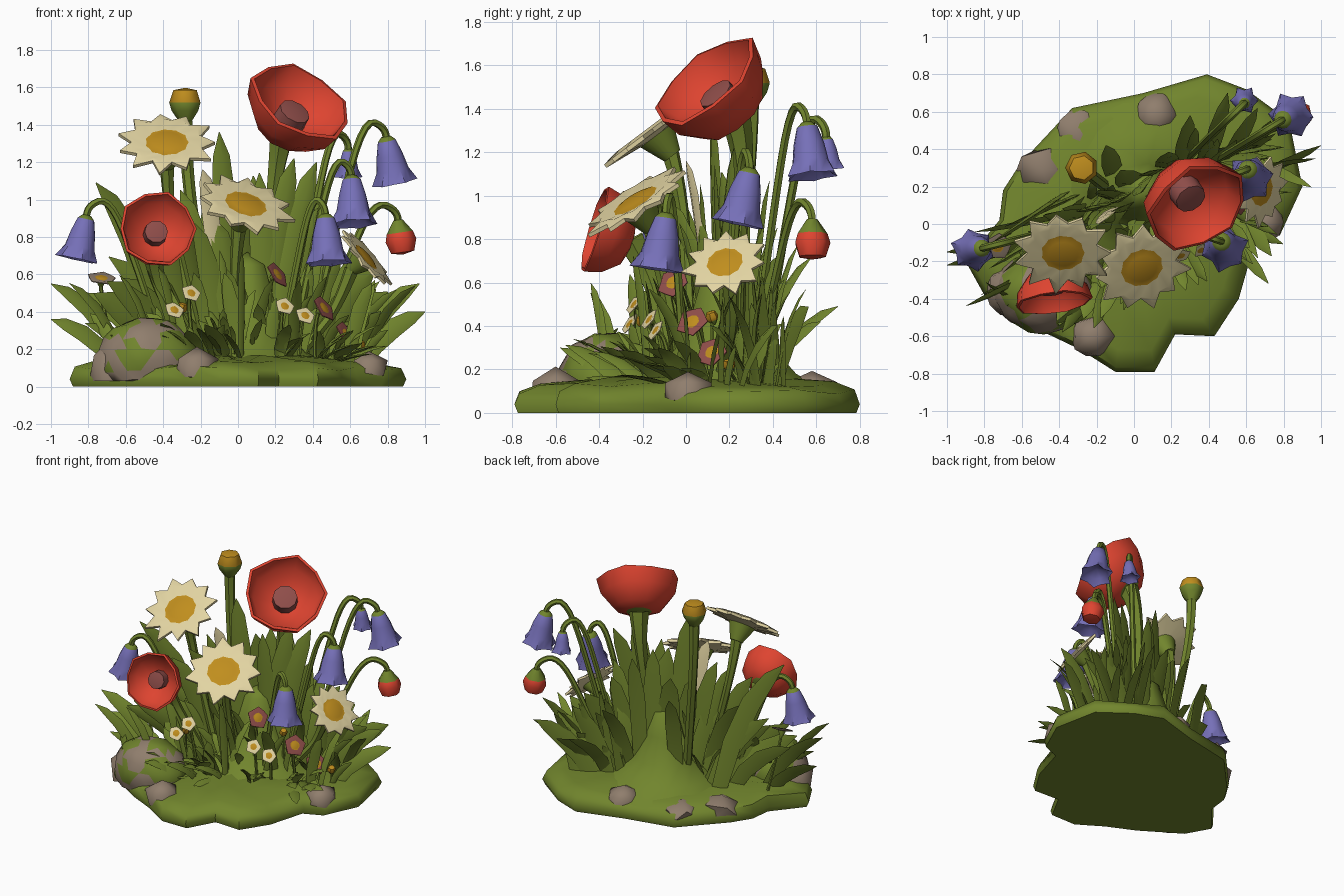
import bpy, bmesh, math, random
from mathutils import Vector as V

random.seed(7)
rnd = random.uniform
if "Cube" in bpy.data.objects:
    bpy.data.objects.remove(bpy.data.objects["Cube"])

COLOURS = [("leaf_green", "71852D"), ("poppy_red", "DE4430"), ("petal_cream", "E2D4A2"),
           ("pollen_yellow", "C08E1E"), ("bell_purple", "7670B8"), ("stone_grey", "907E6D"),
           ("dusky_maroon", "904E4A")]
GREEN, RED, CREAM, YELLOW, PURPLE, STONE, MAROON = range(len(COLOURS))
MATS = []
for label, code in COLOURS:
    rgb = [((c / 255 + .055) / 1.055) ** 2.4 for c in bytes.fromhex(code)]
    m = bpy.data.materials.new(label)
    m.use_nodes = True
    m.diffuse_color = (*rgb, 1)
    bsdf = next(n for n in m.node_tree.nodes if n.type == 'BSDF_PRINCIPLED')
    bsdf.inputs["Base Color"].default_value = (*rgb, 1)
    MATS.append(m)
made = []


def finish(bm, name):
    bmesh.ops.remove_doubles(bm, verts=bm.verts, dist=.0005)
    bmesh.ops.recalc_face_normals(bm, faces=bm.faces)
    me = bpy.data.meshes.new(name)
    bm.to_mesh(me)
    bm.free()
    for m in MATS:
        me.materials.append(m)
    ob = bpy.data.objects.new(name, me)
    bpy.context.collection.objects.link(ob)
    made.append(ob)
    return ob


def bridge(bm, a, b, mat=GREEN):
    for k in range(len(a)):
        j = (k + 1) % len(a)
        bm.faces.new((a[k], a[j], b[j], b[k])).material_index = mat


def lathe(name, pos, axis, rows, n, size=1):
    """Rows hold radius, height, star depth and the colour of the band above."""
    bm, prev = bmesh.new(), None
    wobble = [rnd(-.25, .25) for k in range(n)]
    for r, h, star, mat in rows:
        ring = []
        for k in range(n):
            q = r * size * (1 - star * (k % 2)) * (1 + star * wobble[k])
            a = math.tau * k / n
            ring.append(bm.verts.new((q * math.cos(a), q * math.sin(a), h * size)))
        if prev:
            bridge(bm, prev, ring, band)
        prev, band = ring, mat
    ob = finish(bm, name)
    ob.location = pos
    ob.rotation_mode = 'QUATERNION'
    ob.rotation_quaternion = V(axis).to_track_quat('Z', 'Y')


def stem(name, points, radius, flare=1):
    cu = bpy.data.curves.new(name, 'CURVE')
    cu.dimensions = '3D'
    cu.bevel_depth, cu.bevel_resolution = radius, 1
    cu.resolution_u = 4
    sp = cu.splines.new('NURBS')
    sp.points.add(len(points) - 1)
    for p, co in zip(sp.points, points):
        p.co = (*co, 1)
    sp.points[-1].radius = flare
    sp.use_endpoint_u, sp.order_u = True, 3
    cu.materials.append(MATS[GREEN])
    ob = bpy.data.objects.new(name, cu)
    bpy.context.collection.objects.link(ob)
    bpy.ops.object.select_all(action='DESELECT')
    ob.select_set(True)
    bpy.context.view_layer.objects.active = ob
    bpy.ops.object.convert(target='MESH')
    made.append(bpy.context.view_layer.objects.active)


def upright(name, pos, axis, depth, radius, flare):
    base = V(pos) - V(axis).normalized() * depth
    bend = base - V(axis).normalized() * .1 - V((0, 0, .14))
    root = V((base.x * .45, base.y * .4 + .06, .1))
    stem(name, [root, root.lerp(bend, .5), bend, base], radius, flare)


def hanging(name, pos, axis, depth):
    base = V(pos) - V(axis).normalized() * depth
    root = V((base.x * .45, base.y * .45 + .04, .1))
    bend = base.lerp(V((root.x, root.y, base.z)), .28) + V((0, 0, .11))
    stem(name, [root, root.lerp(bend, .55) + V((0, 0, .05)), bend, base + V((0, 0, .06)), base], .02)


# Earth slab and the rise behind the leaves
OUTLINE = [(-.33, .62), (.05, .7), (.39, .8), (.6, .72), (.83, .55), (.9, .2), (.78, -.06),
           (.64, -.12), (.56, -.4), (.43, -.6), (.22, -.59), (.11, -.79), (-.1, -.79),
           (-.29, -.67), (-.5, -.57), (-.8, -.38), (-.9, -.2), (-.72, .02), (-.7, .18), (-.61, .32)]
bm, prev = bmesh.new(), None
for s, z in ((0, 0), (.98, 0), (1, .04), (.97, .1), (.85, .13), (.55, .15), (0, .17)):
    ring = [bm.verts.new((x * s, y * s, z + (rnd(-.015, .02) if 0 < s < 1 and z else 0)))
            for x, y in OUTLINE]
    if prev:
        bridge(bm, prev, ring)
    prev = ring
finish(bm, "earth_slab")
lathe("leaf_mound", (.05, .18, .1), (0, 0, 1),
      [(.48, 0, 0, GREEN), (.34, .08, .06, GREEN), (.23, .2, .1, GREEN),
       (.15, .38, .1, GREEN), (.1, .55, .1, GREEN), (0, .62, 0, GREEN)], 14)

# Stones with moss patches
for i, (x, y, z, sx, sy, sz) in enumerate([
        (-.48, -.37, .14, .27, .22, .23), (-.22, -.6, .1, .13, .13, .11),
        (-.68, -.36, .1, .13, .15, .16), (.7, .01, .1, .11, .13, .09),
        (.12, .58, .1, .13, .14, .09), (-.3, .48, .09, .14, .15, .07), (-.49, .29, .09, .15, .13, .08)]):
    bm = bmesh.new()
    bmesh.ops.create_icosphere(bm, subdivisions=3 if i == 0 else 1, radius=1)
    for v in bm.verts:
        k = rnd(.94, 1.04)
        v.co = (x + v.co.x * sx * k, y + v.co.y * sy * k, max(.03, z + v.co.z * sz * k))
    for f in bm.faces:
        c = f.calc_center_median()
        moss = math.sin(c.x * 23 + c.z * 11) + math.sin(c.z * 26 - c.x * 9 + c.y * 14)
        f.material_index = GREEN if i == 0 and moss > .2 else STONE
    finish(bm, "stone_%d" % i)


# Leaf blades with a folded, pointed section
def blade(bm, root, tip, half, facing, mat=GREEN):
    root, tip = V(root), V(tip)
    ctrl = root.lerp(tip, .3)
    ctrl.z = root.z + (tip.z - root.z) * .72
    prev = None
    for t, w in ((0, .75), (.3, .95), (.6, 1), (.84, .7), (1, .04)):
        p = root.lerp(ctrl, t).lerp(ctrl.lerp(tip, t), t)
        tan = (ctrl - root).lerp(tip - ctrl, t).normalized()
        side = tan.cross(V(facing)).normalized()
        front = side.cross(tan) * half * w * .3
        side *= half * w
        ring = [bm.verts.new(q) for q in (p - side, p + front, p + side, p - front * .4)]
        if prev:
            bridge(bm, prev, ring, mat)
        else:
            bm.faces.new(ring).material_index = mat
        prev = ring
    bm.faces.new(prev).material_index = mat


def envelope(x):
    return 1.25 - .9 * abs(x) ** 1.2


bm = bmesh.new()
COUNT = 26
for i in range(COUNT):
    u = 2 * i / (COUNT - 1) - 1
    x = .84 * u + rnd(-.06, .06)
    blade(bm, (.46 * u + .04, .2 + .16 * u + rnd(-.08, .08), .1),
          (x, .16 + .36 * u + rnd(-.12, .16), envelope(x) * rnd(.75, 1.04)),
          rnd(.055, .085), (.35 + rnd(-.4, .5), -1, .2))
# Tall leaves and the ones that arch out at the edges
for x, y, z in ((-.1, .12, 1.36), (.3, .22, 1.22), (.42, .28, 1.2), (-.76, -.1, 1.09)):
    blade(bm, (x * .5, .16, .1), (x, y, z), .07, (.4, -1, .2))
for root, tip in (((-.6, -.12, .1), (-1, -.22, .55)), ((-.65, -.1, .1), (-1, -.15, .36)),
                  ((.65, .25, .1), (1, .42, .4)), ((.6, .3, .1), (.97, .35, .55)),
                  ((.4, .35, .1), (.5, .7, .49)), ((.25, .3, .1), (.3, .58, .72)),
                  ((.5, .35, .1), (.66, .62, .42)), ((-.1, .25, .1), (-.15, .42, .85))):
    blade(bm, root, tip, .055, (.5, -1, .6))
# Shorter leaves filling the left rear of the tuft
for i in range(14):
    x = rnd(.25, .7)
    y = .2 + .25 * x + rnd(-.06, .1)
    blade(bm, (x, y, .1), (x * 1.15 + rnd(-.05, .1), y + rnd(-.06, .16), rnd(.35, .8)),
          rnd(.035, .055), (.5 + rnd(-.4, .4), -1, .3))
finish(bm, "broad_leaves")

bm = bmesh.new()
for i in range(64):
    u = rnd(-1, 1)
    x, y = .66 * u, .24 * u + rnd(-.2, .2)
    blade(bm, (x, y, .1), (x + .22 * u + rnd(-.12, .12), y + rnd(-.2, .14), rnd(.3, .68) * (1.1 - .3 * abs(u))),
          rnd(.024, .042), (.4 + rnd(-.8, .8), -1, .3))
finish(bm, "grass")

bm = bmesh.new()
for i in range(32):
    u = rnd(-.55, .9)
    x, y = .6 * u, .25 * u - .1 + rnd(-.14, .06)
    blade(bm, (x, y, .1), (x + .25 * u + rnd(-.1, .1), y - rnd(.12, .32), rnd(.16, .38)),
          rnd(.03, .05), (rnd(-.3, .5), -.5, 1))
finish(bm, "low_front_leaves")

# A pale leaf among the tall green ones
bm = bmesh.new()
blade(bm, (-.12, .08, .6), (-.19, .0, 1.16), .05, (.3, -1, .4), CREAM)
finish(bm, "pale_leaf")

# Poppies
POPPY = [(0, -.84, 0, GREEN), (.2, -.84, 0, GREEN), (.3, -.82, 0, RED), (.6, -.72, .03, RED),
         (.9, -.36, .04, RED), (1, 0, .07, RED), (.93, .02, .07, RED), (.78, -.34, .03, RED),
         (.3, -.56, 0, MAROON), (.29, -.26, 0, MAROON), (0, -.21, 0, MAROON)]
for name, pos, axis, r in (("large_poppy", (.335, .09, 1.525), (.41, -.58, .7), .295),
                           ("small_poppy", (-.43, -.42, .845), (.12, -.92, .27), .215)):
    lathe(name, pos, axis, POPPY, 10, r)
    upright(name + "_stem", pos, axis, .8 * r, .038, 1.9)


# Daisies and small ground flowers
def daisy_rows(petal, star):
    return [(0, -.55, 0, GREEN), (.17, -.55, 0, GREEN), (.36, -.1, 0, petal), (1, -.03, star, petal),
            (1, .04, star, petal), (.74, .09, star * .4, petal), (.44, .03, .06, YELLOW),
            (.3, .07, 0, YELLOW), (0, .08, 0, YELLOW)]


for i, (pos, axis, r) in enumerate([((-.38, -.15, 1.3), (0, -.6, .8), .265),
                                    ((.04, -.23, .97), (.25, -.5, .8), .265),
                                    ((.68, .18, .69), (.72, -.2, .62), .195)]):
    lathe("daisy_%d" % i, pos, axis, daisy_rows(CREAM, .27), 22, r)
    upright("daisy_stem_%d" % i, pos, axis, .5 * r, .027, 1.5)
for i, (pos, petal, axis) in enumerate([
        ((.21, -.06, .6), MAROON, (.7, -.4, .5)), ((.46, .03, .42), MAROON, (.7, -.4, .5)),
        ((.58, .12, .28), MAROON, (.7, -.4, .5)), ((-.25, -.24, .5), CREAM, (.3, -.7, .5)),
        ((.25, -.17, .43), CREAM, (.3, -.7, .5)), ((.36, -.14, .38), CREAM, (.3, -.7, .5)),
        ((-.34, -.26, .41), CREAM, (.3, -.7, .5)), ((-.73, -.12, .58), STONE, (.1, -.45, 1))]):
    lathe("ground_flower_%d" % i, pos, axis, daisy_rows(petal, .18), 10, .055 if petal == CREAM else .08)
    stem("ground_flower_stem_%d" % i, [(pos[0] * .9, pos[1] + .08, .1), V(pos) - V(axis) * .08,
                                       V(pos) - V(axis) * .03], .011)

# Bellflowers
BELL = [(0, -2.2, 0, GREEN), (.22, -2.2, 0, GREEN), (.42, -2, 0, PURPLE), (.62, -1.3, 0, PURPLE),
        (.76, -.6, .05, PURPLE), (1.1, 0, .25, PURPLE), (.65, -.3, .1, PURPLE), (0, -.6, 0, PURPLE)]
for i, (pos, axis, r) in enumerate([((-.86, -.14, .68), (-.22, -.05, -1), .11),
                                    ((.84, .58, 1.09), (.2, .1, -1), .115),
                                    ((.59, .66, 1.12), (0, .1, -1), .07),
                                    ((.62, .24, .87), (.05, -.22, -1), .12),
                                    ((.48, -.13, .66), (.05, -.15, -1), .12)]):
    lathe("bellflower_%d" % i, pos, axis, BELL, 12, r)
    hanging("bellflower_stem_%d" % i, pos, axis, 2.1 * r)


# Closed buds
def bud_rows(lower, tip):
    return [(0, -1.2, 0, GREEN), (.3, -1.2, 0, GREEN), (.85, -.4, 0, lower), (1, .1, 0, tip),
            (.75, .85, 0, tip), (0, 1, 0, tip)]


pos, axis = (.87, .58, .79), (.15, 0, -1)
lathe("drooping_bud", pos, axis, bud_rows(RED, RED), 7, .085)
hanging("drooping_bud_stem", pos, axis, .095)
pos, axis = (-.28, .3, 1.51), (0, 0, 1)
lathe("upright_bud", pos, axis, bud_rows(GREEN, YELLOW), 7, .088)
upright("upright_bud_stem", pos, axis, .09, .032, 1.2)
for i, pos in enumerate([(.65, .2, .22), (.3, .12, .44), (-.3, -.2, .42)]):
    lathe("tiny_bud_%d" % i, pos, (.3, -.3, 1), bud_rows(YELLOW, YELLOW), 6, .03)
    stem("tiny_bud_stem_%d" % i, [(pos[0], pos[1], .1), pos], .009)

bpy.ops.object.select_all(action='DESELECT')
for ob in made:
    ob.select_set(True)
bpy.context.view_layer.objects.active = made[0]
bpy.ops.object.shade_smooth_by_angle(angle=math.radians(50))
